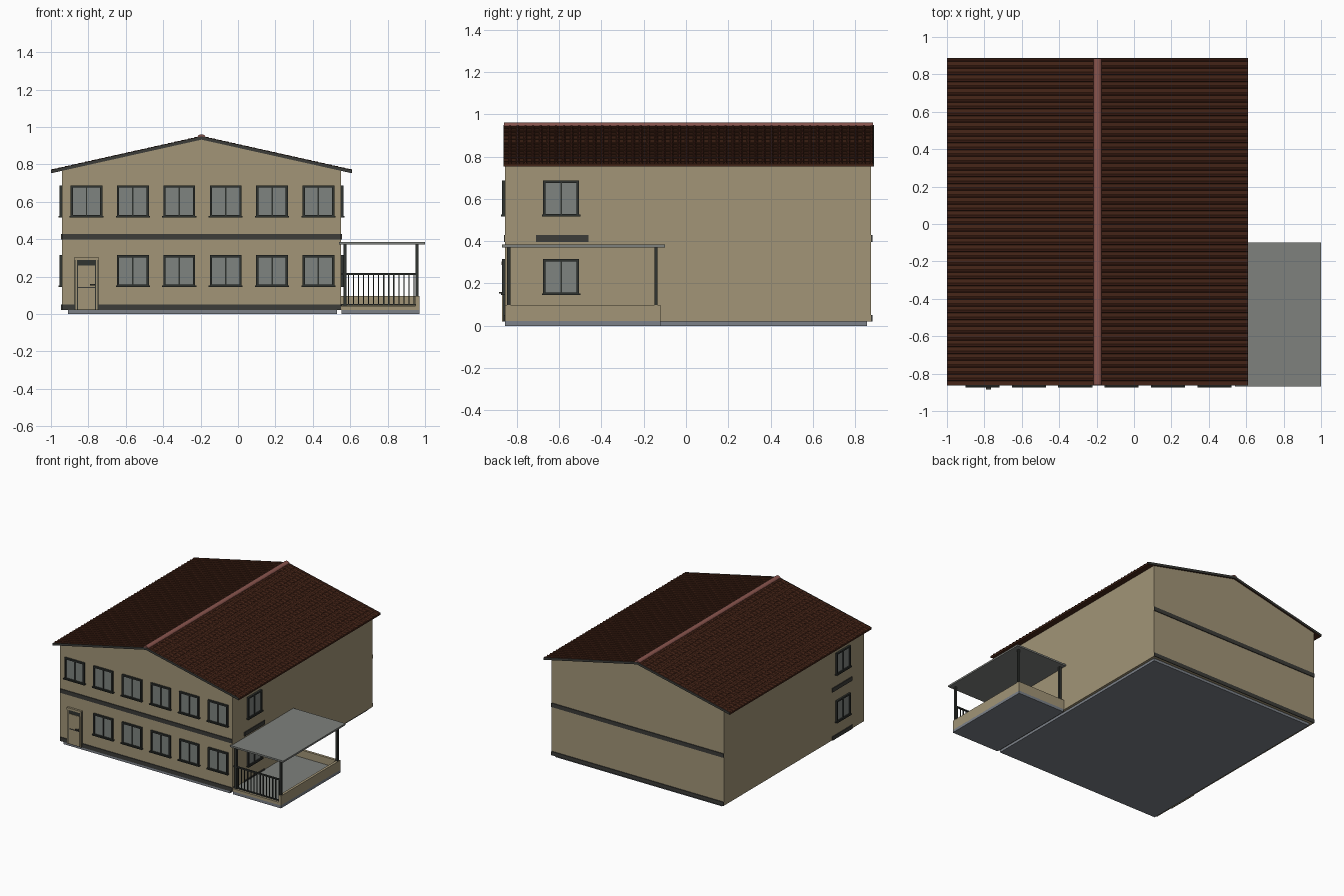
import bpy, bmesh, math
from mathutils import Vector

cube = bpy.data.objects.get("Cube")
if cube:
    bpy.data.objects.remove(cube, do_unlink=True)


def material(name, r, g, b):
    m = bpy.data.materials.new(name)
    m.use_nodes = True
    m.diffuse_color = (r, g, b, 1)
    m.node_tree.nodes["Principled BSDF"].inputs["Base Color"].default_value = (r, g, b, 1)
    return m


WALL = material("tan plaster", .36, .30, .185)
TRIM = material("dark trim", .045, .045, .04)
FRAME = material("window frame", .03, .034, .03)
GLASS = material("grey glass", .21, .23, .215)
METAL = material("grey sheet", .21, .22, .205)
BASE = material("blue grey concrete", .2, .22, .25)
TILE = material("brown tile", .062, .019, .009)
CREST = material("red brown tile crest", .12, .032, .02)
RIDGE = material("pale red ridge", .25, .09, .075)


def finish(name, bm, *mats):
    bmesh.ops.recalc_face_normals(bm, faces=bm.faces)
    mesh = bpy.data.meshes.new(name)
    bm.to_mesh(mesh)
    bm.free()
    for m in mats:
        mesh.materials.append(m)
    ob = bpy.data.objects.new(name, mesh)
    bpy.context.scene.collection.objects.link(ob)
    return ob


def boxes(name, mat, *spans):
    """One object from boxes given as (x0, x1, y0, y1, z0, z1)."""
    bm = bmesh.new()
    for x0, x1, y0, y1, z0, z1 in spans:
        made = bmesh.ops.create_cube(bm, size=1)["verts"]
        for v in made:
            v.co = (x0 + (v.co.x + .5) * (x1 - x0),
                    y0 + (v.co.y + .5) * (y1 - y0),
                    z0 + (v.co.z + .5) * (z1 - z0))
    return finish(name, bm, mat)


def prism(name, mat, outline, y0, y1):
    """Extrude an x-z outline along y."""
    bm = bmesh.new()
    face = bm.faces.new([bm.verts.new((x, y0, z)) for x, z in outline])
    out = bmesh.ops.extrude_face_region(bm, geom=[face])["geom"]
    bmesh.ops.translate(bm, vec=(0, y1 - y0, 0),
                        verts=[v for v in out if isinstance(v, bmesh.types.BMVert)])
    return finish(name, bm, mat)


# Main dimensions
LEFT, RIGHT, FRONT, BACK = -.94, .55, -.855, .875
MID, HALF = -.195, .805
RIDGE_Z, EAVE_Z = .945, .765
ROOF_FRONT, ROOF_BACK = -.86, .885


def roof_z(x):
    return RIDGE_Z - abs(x - MID) / HALF * (RIDGE_Z - EAVE_Z)


# Plinth and body
boxes("plinth", BASE, (LEFT + .03, RIGHT - .02, FRONT, BACK - .02, 0, .025))
prism("house_body", WALL,
      [(LEFT, .02), (RIGHT, .02), (RIGHT, roof_z(RIGHT) - .01),
       (MID, RIDGE_Z - .01), (LEFT, roof_z(LEFT) - .01)], FRONT, BACK)

# Floor bands on the front, back and short side stretches
bands = []
for z0, z1 in ((.02, .05), (.397, .428)):
    bands += [(LEFT, RIGHT, FRONT - .006, FRONT, z0, z1),
              (LEFT, RIGHT, BACK, BACK + .006, z0, z1),
              (LEFT - .006, LEFT, -.71, -.46, z0, z1),
              (RIGHT, RIGHT + .006, -.71, -.46, z0, z1)]
boxes("floor_bands", TRIM, *bands)


# Windows: local spans (along wall, outward, height) placed on a wall
def place(wall, a0, a1, d0, d1, z0, z1):
    if wall == "front":
        return (a0, a1, FRONT - d1, FRONT - d0, z0, z1)
    if wall == "left":
        return (RIGHT + d0, RIGHT + d1, a0, a1, z0, z1)
    return (LEFT - d1, LEFT - d0, a0, a1, z0, z1)


def window(name, wall, c, z0):
    w, h, t = .085, .17, .012
    frame = [(c - w, c - w + t, 0, .014, z0, z0 + h),
             (c + w - t, c + w, 0, .014, z0, z0 + h),
             (c - w, c + w, 0, .014, z0 + h - t, z0 + h),
             (c - w, c + w, 0, .014, z0, z0 + t),
             (c - .004, c + .004, 0, .01, z0, z0 + h),
             (c - w - .006, c + w + .006, 0, .02, z0, z0 + .008)]
    boxes(name + "_frame", FRAME, *[place(wall, *s) for s in frame])
    boxes(name + "_glass", GLASS, place(wall, c - w + t, c + w - t, 0, .005, z0 + t, z0 + h - t))


for floor, z in (("lower", .145), ("upper", .517)):
    for i in range(6):
        if floor == "upper" or i > 0:
            window(f"{floor}_front_window_{i}", "front", -.81 + i * .248, z)
    for side in ("left", "right"):
        window(f"{floor}_{side}_window", side, -.59, z)

# Entrance door
DX, DW = -.81, .063
boxes("door_outline", FRAME, (DX - DW, DX + DW, FRONT - .01, FRONT, .02, .3))
boxes("door_frame", WALL,
      (DX - DW + .003, DX - DW + .013, FRONT - .014, FRONT, .02, .298),
      (DX + DW - .013, DX + DW - .003, FRONT - .014, FRONT, .02, .298),
      (DX - DW, DX + DW, FRONT - .016, FRONT, .288, .304))
boxes("door_leaf", WALL, (DX - DW + .017, DX + DW - .017, FRONT - .013, FRONT, .024, .258))
boxes("door_fittings", TRIM,
      (DX - DW + .017, DX + DW - .017, FRONT - .015, FRONT, .138, .144),
      (DX + .02, DX + .045, FRONT - .03, FRONT - .02, .152, .16),
      (DX + .036, DX + .043, FRONT - .03, FRONT, .152, .16))

# Roof boards and gable trim
T = .013
for name, end in (("left", MID + HALF), ("right", MID - HALF)):
    low = [(MID, RIDGE_Z), (end, EAVE_Z), (end, EAVE_Z - T), (MID, RIDGE_Z - T)]
    prism(f"{name}_roof_board", TILE, low, ROOF_FRONT, ROOF_BACK)
    for where, y in (("front", ROOF_FRONT - .003), ("back", ROOF_BACK)):
        prism(f"{name}_{where}_gable_trim", TRIM,
              [(x, z + (.005 if i < 2 else 0)) for i, (x, z) in enumerate(low)], y, y + .003)


# Rolled tiles: stepped rows down the slope, ribs across it
def tiles(name, sign, rows=22, ribs=48):
    bm = bmesh.new()
    pitch = (ROOF_BACK - ROOF_FRONT) / ribs
    profile = [(0, 0), (.55, 0), (.7, .005), (.85, .005)]
    across = [(ROOF_FRONT + (i + f) * pitch, h) for i in range(ribs) for f, h in profile]
    across.append((ROOF_BACK, 0))
    lines = []
    for r in range(rows):
        for u, lift in ((r / rows, .001), ((r + 1) / rows, .003)):
            x = MID + sign * HALF * u
            lines.append([bm.verts.new((x, y, roof_z(x) + lift + h)) for y, h in across])
    for a, b in zip(lines, lines[1:]):
        for k in range(len(across) - 1):
            f = bm.faces.new((a[k], a[k + 1], b[k + 1], b[k]))
            f.material_index = 1 if k % len(profile) == 2 else 0
    ob = finish(name, bm, TILE, CREST)
    # Keep the open sheet facing up
    if sum(p.normal.z for p in ob.data.polygons) < 0:
        ob.data.flip_normals()


tiles("left_roof_tiles", 1)
tiles("right_roof_tiles", -1)

# Rounded ridge cap
arc = [(MID + .021 * math.cos(math.pi * i / 8), RIDGE_Z + .016 * math.sin(math.pi * i / 8))
       for i in range(9)]
prism("ridge_cap", RIDGE, arc, ROOF_FRONT, ROOF_BACK)

# Side porch
PX, PY = .97, -.12
boxes("porch_slab", BASE, (RIGHT + .004, PX, FRONT, PY, 0, .022))
boxes("porch_floor", METAL, (RIGHT, PX - .01, FRONT + .01, PY - .01, .02, .04))
boxes("porch_low_wall", WALL,
      (PX - .02, PX, FRONT, PY, .02, .097),
      (RIGHT, PX, PY - .02, PY, .02, .097),
      (RIGHT, PX, FRONT, FRONT + .015, .02, .043))
boxes("porch_posts", FRAME,
      *[(x - .008, x + .008, y - .008, y + .008, .03, .372)
        for x in (.572, .958) for y in (-.838, -.142)])
boxes("porch_canopy", METAL, (RIGHT - .01, 1, -.87, -.1, .371, .384))

# Porch railing
rail_y = -.838
boxes("porch_railing", FRAME,
      (RIGHT, PX - .01, rail_y - .006, rail_y + .006, .208, .218),
      (RIGHT, PX - .01, rail_y - .005, rail_y + .005, .046, .054),
      *[(x - .003, x + .003, rail_y - .003, rail_y + .003, .05, .21)
        for x in [.59 + i * .027 for i in range(14)]])
